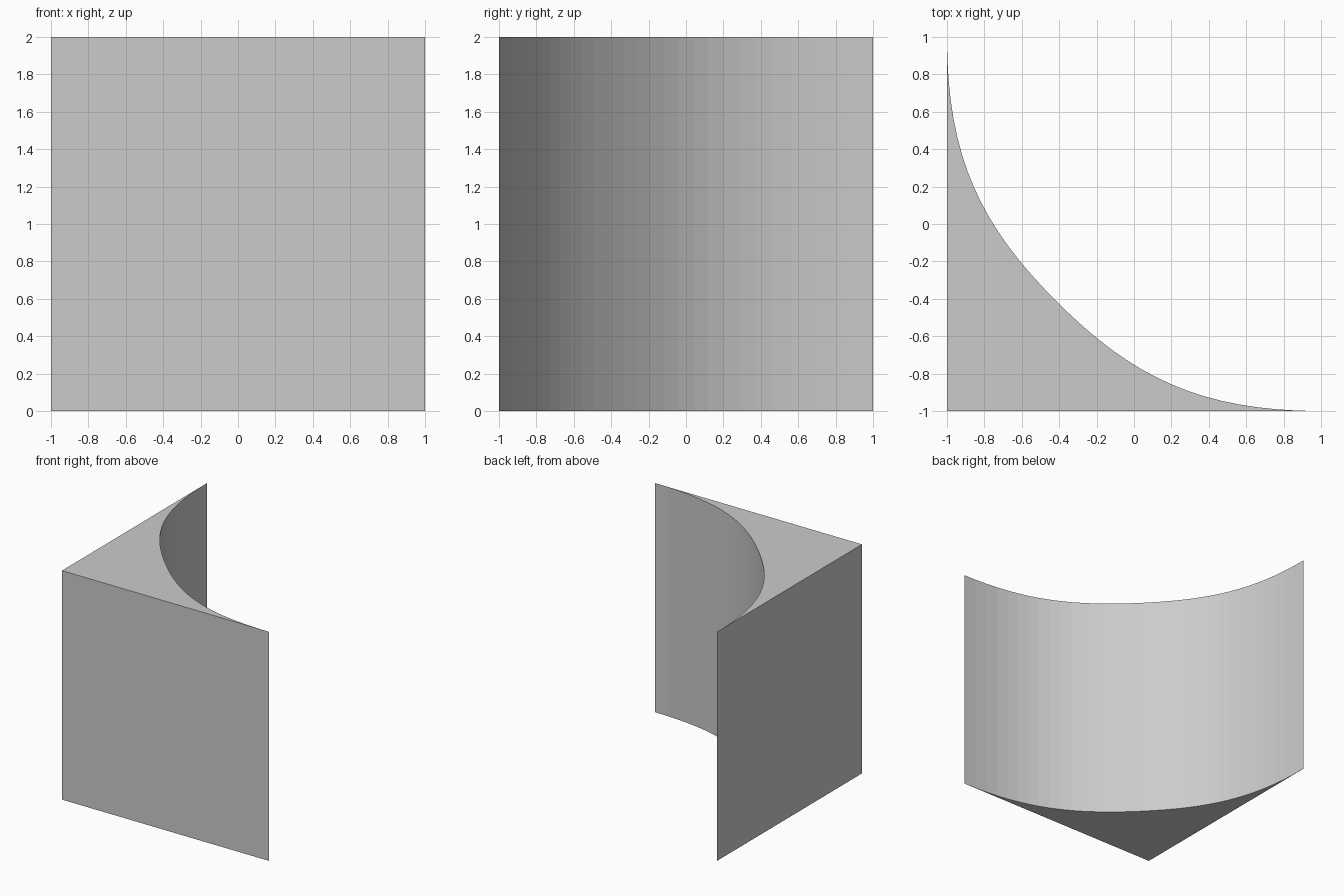
import bpy, bmesh
from mathutils import Vector
from mathutils.geometry import interpolate_bezier

if "Cube" in bpy.data.objects:
    bpy.data.objects.remove(bpy.data.objects["Cube"])

HEIGHT = 2.0
STEPS = 17

# Concave edge: one bezier half, mirrored across the diagonal x = y
half = [Vector(p) for p in ((1, -1), (0.35, -1), (-0.014, -0.814), (-0.414, -0.414))]
right_half = [(p.x, p.y) for p in interpolate_bezier(*half, STEPS)]
left_half = [(y, x) for x, y in reversed(right_half[:-1])]
outline = [(-1, -1)] + right_half + left_half

# Corner cove block: extruded profile
bm = bmesh.new()
base = bm.faces.new([bm.verts.new((x, y, 0)) for x, y in outline])
top = bmesh.ops.extrude_face_region(bm, geom=[base], use_keep_orig=True)
top_verts = [v for v in top["geom"] if isinstance(v, bmesh.types.BMVert)]
bmesh.ops.translate(bm, verts=top_verts, vec=(0, 0, HEIGHT))
bmesh.ops.recalc_face_normals(bm, faces=bm.faces)

mesh = bpy.data.meshes.new("corner_cove_block")
bm.to_mesh(mesh)
bm.free()
block = bpy.data.objects.new("corner_cove_block", mesh)
bpy.context.collection.objects.link(block)
